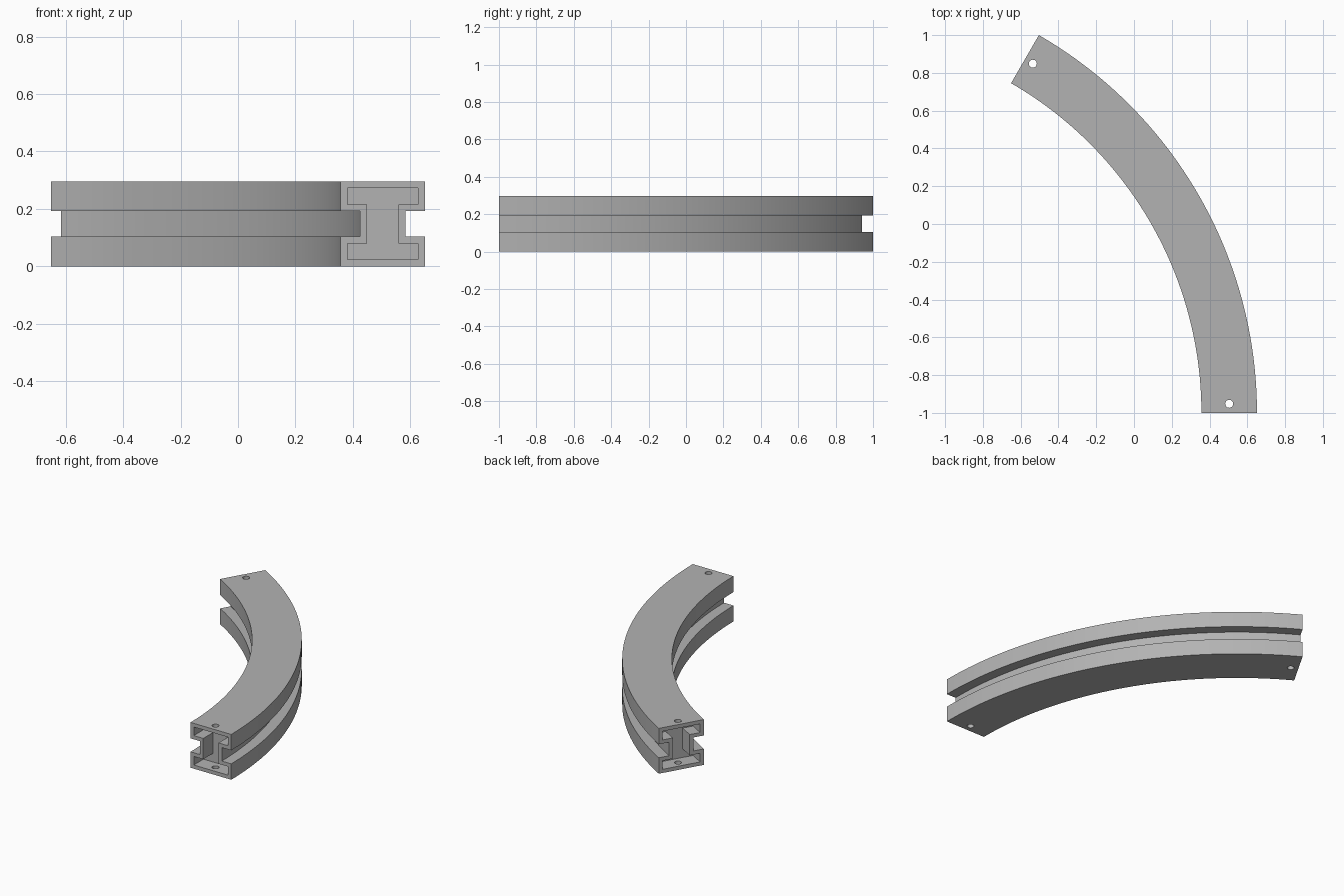
import bpy, bmesh, math
from mathutils import Matrix, Vector

cube = bpy.data.objects.get("Cube")
if cube:
    bpy.data.objects.remove(cube)

# Overall sizes
SWEEP = math.radians(60)
OUTER_R = 2 / math.sin(SWEEP)
WIDTH, HEIGHT = 0.294, 0.296
MID_R = OUTER_R - WIDTH / 2
CENTRE = Vector((0.651 - OUTER_R, -1, 0))
WALL, POCKET, HOLE_R, HOLE_IN = 0.024, 0.1, 0.021, 0.048
STEPS = 64

grey = bpy.data.materials.new("plain grey")
grey.use_nodes = True
grey.diffuse_color = (0.45, 0.45, 0.45, 1)
grey.node_tree.nodes["Principled BSDF"].inputs["Base Color"].default_value = grey.diffuse_color


def i_profile(inset):
    """I-shaped section as (radial offset, height), shrunk by inset."""
    flange, web = WIDTH / 2 - inset, 0.079 - inset
    top, step = HEIGHT / 2 - inset, 0.044 + inset
    right = [(flange, -top), (flange, -step), (web, -step),
             (web, step), (flange, step), (flange, top)]
    left = [(-x, z) for x, z in reversed(right)]
    return [(x, z + HEIGHT / 2) for x, z in right + left]


def at(angle, x, z, along=0):
    """Point on the arc, moved straight along the tangent."""
    return CENTRE + Matrix.Rotation(angle, 3, "Z") @ Vector((MID_R + x, along, z))


bm = bmesh.new()


def ring(angle, inset, along=0):
    return [bm.verts.new(at(angle, x, z, along)) for x, z in i_profile(inset)]


def bridge(a, b):
    for i in range(len(a)):
        j = (i + 1) % len(a)
        bm.faces.new((a[i], a[j], b[j], b[i]))


# Curved outer skin
rings = [ring(SWEEP * i / STEPS, 0) for i in range(STEPS + 1)]
for a, b in zip(rings, rings[1:]):
    bridge(a, b)

# End rims with recessed pockets
for end, angle, way in ((rings[0], 0, 1), (rings[-1], SWEEP, -1)):
    mouth, floor = ring(angle, WALL), ring(angle, WALL, way * POCKET)
    bridge(end, mouth)
    bridge(mouth, floor)
    bm.faces.new(floor)
bmesh.ops.recalc_face_normals(bm, faces=bm.faces)

mesh = bpy.data.meshes.new("curved_beam")
bm.to_mesh(mesh)
bm.free()
beam = bpy.data.objects.new("curved_beam", mesh)
bpy.context.collection.objects.link(beam)
mesh.materials.append(grey)

# Vertical pin holes through both flanges at each end
cutters = []
for angle, way in ((0, 1), (SWEEP, -1)):
    bpy.ops.mesh.primitive_cylinder_add(vertices=32, radius=HOLE_R, depth=1,
                                        location=at(angle, 0, HEIGHT / 2, way * HOLE_IN))
    cutter = bpy.context.object
    cutter.name = "pin_hole_cutter"
    cutter.hide_render = True
    cutter.data.materials.append(grey)
    cutters.append(cutter)

bpy.ops.object.select_all(action="DESELECT")
bpy.context.view_layer.objects.active = beam
beam.select_set(True)
for cutter in cutters:
    cut = beam.modifiers.new("pin_hole", "BOOLEAN")
    cut.operation, cut.solver, cut.object = "DIFFERENCE", "EXACT", cutter
    bpy.ops.object.modifier_apply(modifier=cut.name)
    bpy.data.objects.remove(cutter)

bpy.ops.object.shade_smooth_by_angle(angle=math.radians(30))
